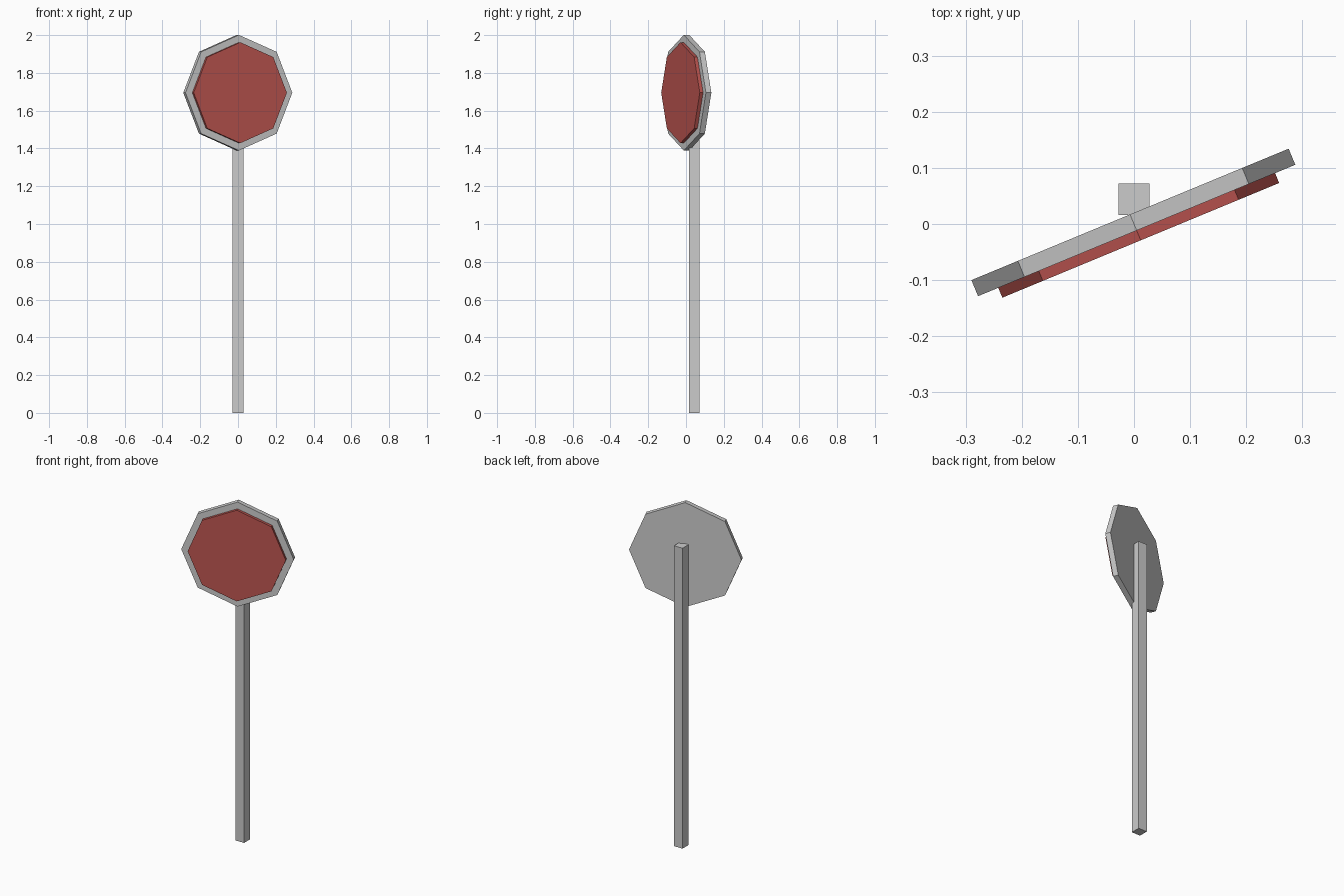
import bpy
from math import radians, sin, cos

if "Cube" in bpy.data.objects:
    bpy.data.objects.remove(bpy.data.objects["Cube"])

TURN = radians(22.5)   # the sign face is twisted about the post
CENTRE_Z = 1.695


def octagon(name, radius, near, far):
    """Octagonal slab spanning near..far along the sign's facing direction."""
    d = (near + far) / 2
    bpy.ops.mesh.primitive_cylinder_add(
        vertices=8, radius=radius, depth=far - near,
        location=(d * sin(TURN), -d * cos(TURN), CENTRE_Z),
        rotation=(radians(90), 0, TURN))
    ob = bpy.context.object
    ob.name = name
    return ob


# Square post behind the plate
bpy.ops.mesh.primitive_cube_add(size=1, location=(0, 0.044, 0.88))
post = bpy.context.object
post.name = "post"
post.scale = (0.056, 0.056, 1.76)

# Grey backing plate
octagon("back_plate", 0.306, -0.0185, 0.0125)

# Red raised face
face = octagon("red_face", 0.267, 0.0105, 0.0315)
red = bpy.data.materials.new("red")
red.diffuse_color = (0.5, 0.09, 0.08, 1)
red.use_nodes = True
red.node_tree.nodes["Principled BSDF"].inputs["Base Color"].default_value = red.diffuse_color
face.data.materials.append(red)
